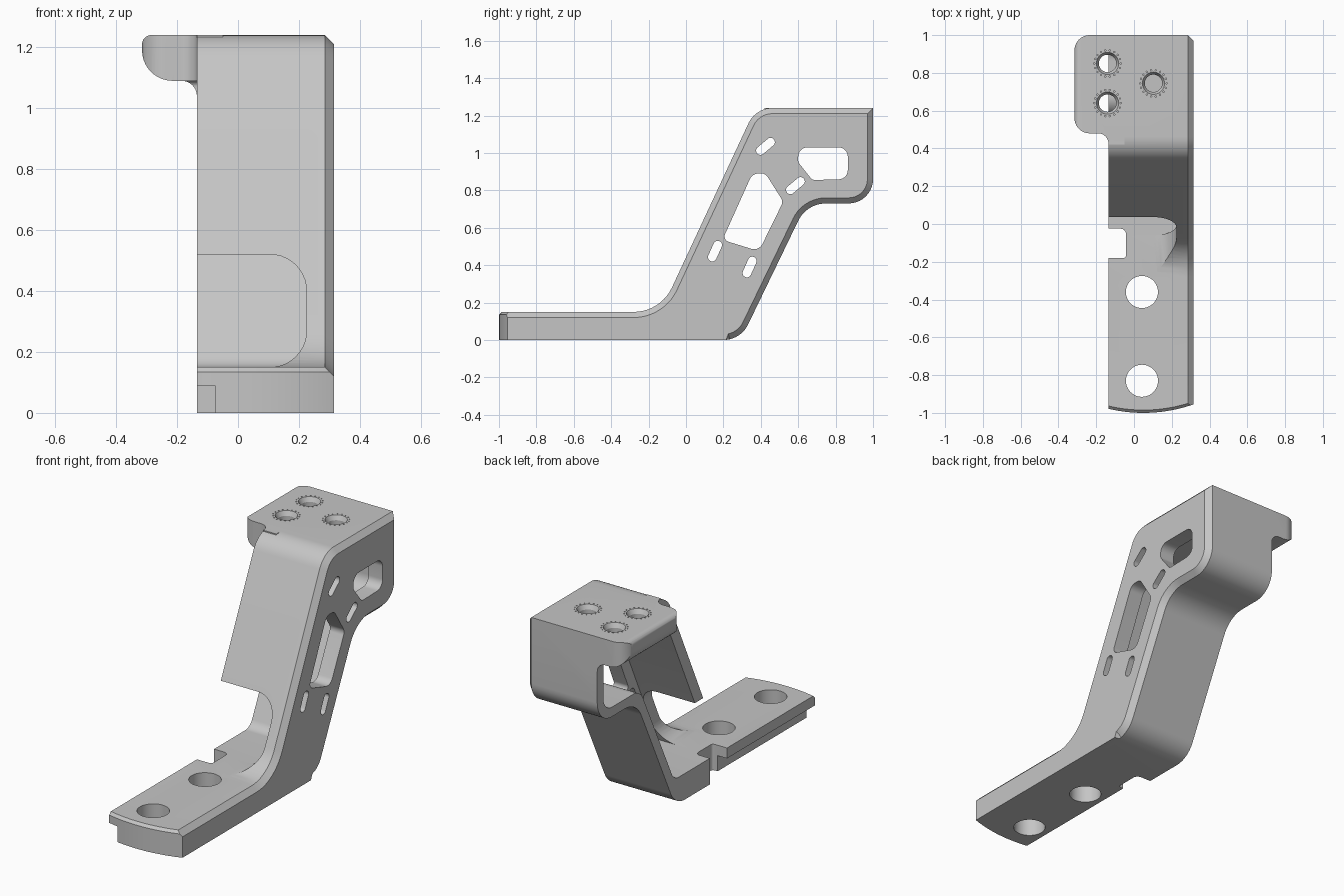
import bpy, bmesh
from math import pi, cos, sin, sqrt, radians
from mathutils import Vector, Matrix

if "Cube" in bpy.data.objects:
    bpy.data.objects.remove(bpy.data.objects["Cube"])

grey = bpy.data.materials.new("plain grey")
grey.use_nodes = True
GREY = (0.56, 0.56, 0.56, 1)
grey.diffuse_color = GREY
grey.node_tree.nodes["Principled BSDF"].inputs["Base Color"].default_value = GREY


def rounded(corners, steps=10):
    """Closed 2D loop from (a, b, radius) corners, each filleted."""
    loop, n = [], len(corners)
    for i, (a, b, r) in enumerate(corners):
        p = Vector((a, b))
        if r == 0:
            loop.append(p)
            continue
        u = (Vector(corners[i - 1][:2]) - p).normalized()
        v = (Vector(corners[(i + 1) % n][:2]) - p).normalized()
        half = u.angle(v) / 2
        bis = (u + v).normalized()
        centre = p + bis * (r / sin(half))
        sweep = pi / 2 - half
        side = (u - bis * u.dot(bis)).normalized()
        for k in range(steps + 1):
            t = sweep * (1 - 2 * k / steps)
            loop.append(centre - bis * r * cos(t) + side * r * sin(t))
    return loop


def inset(loop, d):
    """Offset a clockwise loop inwards with mitred corners."""
    out, n = [], len(loop)
    for i, p in enumerate(loop):
        e1 = (p - loop[i - 1]).normalized()
        e2 = (loop[(i + 1) % n] - p).normalized()
        n1, n2 = Vector((e1.y, -e1.x)), Vector((e2.y, -e2.x))
        out.append(p + (n1 + n2) * d / (1 + n1.dot(n2)))
    return out


def loft(name, axis, rings):
    """Solid through (position, loop) rings along an axis."""
    place = {"x": lambda t, p: (t, p.x, p.y),
             "y": lambda t, p: (p.x, t, p.y),
             "z": lambda t, p: (p.x, p.y, t)}[axis]
    bm = bmesh.new()
    rows = [[bm.verts.new(place(t, p)) for p in loop] for t, loop in rings]
    for r1, r2 in zip(rows, rows[1:]):
        for i in range(len(r1)):
            bm.faces.new((r1[i - 1], r1[i], r2[i], r2[i - 1]))
    bm.faces.new(rows[0])
    bm.faces.new(rows[-1])
    return finish(name, bm)


def finish(name, bm):
    bmesh.ops.recalc_face_normals(bm, faces=bm.faces)
    me = bpy.data.meshes.new(name)
    bm.to_mesh(me)
    bm.free()
    ob = bpy.data.objects.new(name, me)
    bpy.context.collection.objects.link(ob)
    me.materials.append(grey)
    return ob


def prism(name, axis, lo, hi, corners):
    loop = rounded(corners)
    return loft(name, axis, [(lo, loop), (hi, loop)])


def combine(target, tool, op="DIFFERENCE"):
    mod = target.modifiers.new(tool.name, "BOOLEAN")
    mod.operation, mod.object, mod.solver = op, tool, "EXACT"
    bpy.context.view_layer.objects.active = target
    bpy.ops.object.modifier_apply(modifier=mod.name)
    bpy.data.objects.remove(tool)


def circle(x, y, r, n=40):
    return [Vector((x + r * cos(2 * pi * k / n), y + r * sin(2 * pi * k / n))) for k in range(n)]


# Body: cranked side profile, chamfered along the outer side
LEFT, RIGHT, CH = -0.135, 0.315, 0.03
outline = rounded([(-1, 0, 0), (-1, 0.15, 0), (-0.136, 0.15, 0.226), (0.372, 1.24, 0.14),
                   (1, 1.24, 0), (1, 0.73, 0.13), (0.645, 0.73, 0.165), (0.292, 0, 0.145)])
edge = inset(outline, CH)
for p, q in zip(outline, edge):
    if p.y < 0.001:
        q.y = 0
    if p.x < -0.97:
        q.x = p.x
bracket = loft("bracket", "x", [(LEFT, outline), (RIGHT - CH, outline), (RIGHT, edge)])

# Side ear of the top plate, rounded in plan and in section
ear = prism("ear", "y", 0.3, 1.1, [(-0.05, 1.24, 0), (-0.315, 1.24, 0.03), (-0.315, 1.09, 0.1),
                                   (LEFT, 1.09, 0.05), (LEFT, 1.03, 0), (-0.05, 1.03, 0)])
plan = prism("ear_plan", "z", 0.9, 1.4, [(0, 1, 0), (-0.315, 1, 0.08), (-0.315, 0.48, 0.08),
                                         (LEFT, 0.48, 0.055), (LEFT, 0.42, 0), (0, 0.42, 0)])
combine(ear, plan, "INTERSECT")
combine(bracket, ear, "UNION")

# Pocket open to one side, leaving thin walls and a side web
combine(bracket, prism("pocket", "x", -0.5, 0.225, [
    (-0.06, 0.15, 0), (0.378, 1.09, 0.06), (0.945, 1.09, 0.02),
    (0.945, 0.785, 0.08), (0.611, 0.785, 0.1), (0.302, 0.15, 0.07)]))

# Opening at the foot of the sloping front wall
combine(bracket, prism("front_opening", "y", -0.285, 0.2, [
    (-0.5, 0.15, 0), (0.225, 0.15, 0.12), (0.225, 0.52, 0.12), (-0.5, 0.52, 0)]))

# Lightening windows in the web
combine(bracket, prism("lower_window", "x", 0.1, 0.5, [
    (0.195, 0.535, 0.03), (0.355, 0.89, 0.05), (0.425, 0.89, 0.04),
    (0.52, 0.74, 0.04), (0.39, 0.475, 0.05)]))
combine(bracket, prism("upper_window", "x", 0.1, 0.5, [
    (0.6, 1.03, 0.05), (0.865, 1.03, 0.05), (0.865, 0.86, 0.05),
    (0.675, 0.855, 0.03), (0.6, 0.95, 0.03)]))

# Small angled slots in the web
for y, z, angle in ((0.425, 1.035, 40), (0.585, 0.825, 40), (0.155, 0.475, 66), (0.34, 0.39, 66)):
    d = Vector((cos(radians(angle)), sin(radians(angle))))
    s = Vector((-d.y, d.x))
    c = Vector((y, z))
    pts = [c + d * a + s * b for a, b in ((-.058, -.023), (.058, -.023), (.058, .023), (-.058, .023))]
    combine(bracket, prism("slot", "x", 0.1, 0.5, [(p.x, p.y, 0.0225) for p in pts]))

# Foot: bowed front end with eased top edge, mounting holes, side notch and rabbet
R = 0.8
bow = [Vector((0.05 + dx, R - 1 - sqrt(R * R - dx * dx))) for dx in [(k - 16) * 0.02 for k in range(33)]]
bow += [Vector((0.5, -1.2)), Vector((-0.5, -1.2))]
eased = [p + Vector((0, 0.03)) for p in bow]
combine(bracket, loft("front_bow", "z", [(-0.1, bow), (0.135, bow), (0.165, eased)]))
for y in (-0.36, -0.83):
    ring = circle(0.042, y, 0.085, 48)
    combine(bracket, loft("mount_hole", "z", [(-0.1, ring), (0.3, ring)]))
combine(bracket, prism("notch", "z", -0.1, 0.3, [
    (-0.3, -0.18, 0), (-0.042, -0.18, 0.015), (-0.042, -0.025, 0.03), (-0.3, -0.025, 0)]))
combine(bracket, prism("rabbet", "y", -1.2, -0.15, [
    (-0.3, -0.1, 0), (-0.075, -0.1, 0), (-0.075, 0.09, 0), (-0.3, 0.09, 0)]))

# Countersunk holes in the top plate, each ringed by tiny pits
for x, y in ((-0.14, 0.85), (-0.14, 0.64), (0.103, 0.745)):
    combine(bracket, loft("top_hole", "z", [(1.0, circle(x, y, 0.046)), (1.215, circle(x, y, 0.046)),
                                            (1.25, circle(x, y, 0.064))]))
    bm = bmesh.new()
    for p in circle(x, y, 0.07, 18):
        bmesh.ops.create_cone(bm, cap_ends=True, segments=6, radius1=0.004, radius2=0.004,
                              depth=0.04, matrix=Matrix.Translation((p.x, p.y, 1.24)))
    combine(bracket, finish("pits", bm))

# Smooth curves, crisp edges
bpy.ops.object.select_all(action="DESELECT")
bracket.select_set(True)
bpy.context.view_layer.objects.active = bracket
bpy.ops.object.shade_smooth_by_angle(angle=radians(25))
